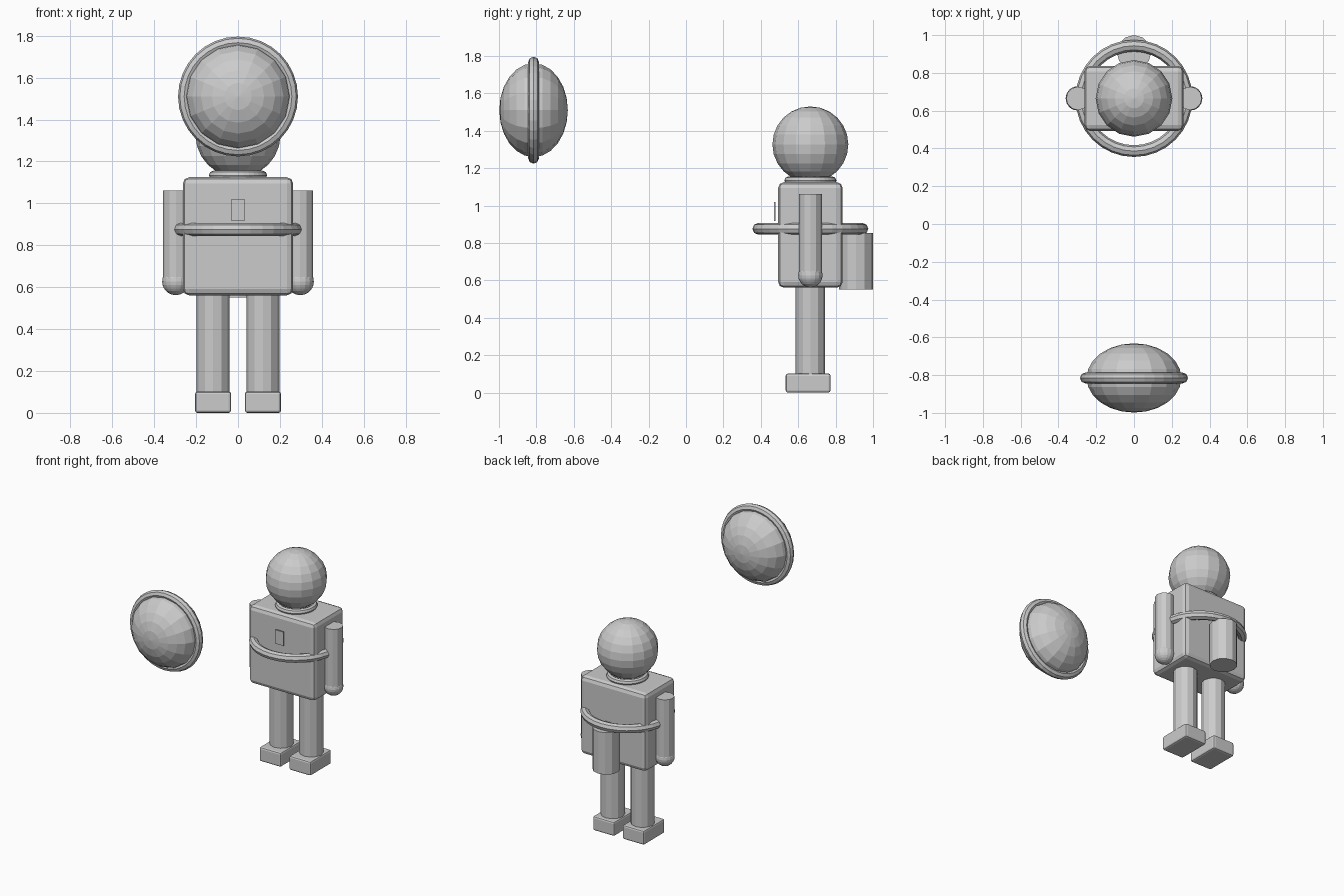
import bpy
from math import pi

cube = bpy.data.objects.get("Cube")
if cube:
    bpy.data.objects.remove(cube, do_unlink=True)

# Single plain grey
grey = bpy.data.materials.new("plain grey")
grey.use_nodes = True
grey.diffuse_color = (0.6, 0.6, 0.6, 1)
grey.node_tree.nodes["Principled BSDF"].inputs["Base Color"].default_value = (0.6, 0.6, 0.6, 1)

BODY_Y = 0.665
SHIELD = (0, -0.815, 1.51)


def finish(name):
    ob = bpy.context.object
    ob.name = name
    ob.data.materials.append(grey)
    return ob


def box(name, loc, size, bevel=0.0):
    bpy.ops.mesh.primitive_cube_add(size=1, location=loc)
    ob = finish(name)
    ob.scale = size
    bpy.ops.object.transform_apply(location=False, rotation=False, scale=True)
    if bevel:
        mod = ob.modifiers.new("rounded edges", "BEVEL")
        mod.width, mod.segments = bevel, 2
    return ob


def cylinder(name, x, y, bottom, top, radius):
    bpy.ops.mesh.primitive_cylinder_add(vertices=12, radius=radius, depth=top - bottom,
                                        location=(x, y, (bottom + top) / 2))
    return finish(name)


def ball(name, loc, radius, rot=(0, 0, 0), scale=(1, 1, 1)):
    bpy.ops.mesh.primitive_uv_sphere_add(segments=16, ring_count=12, radius=radius,
                                         location=loc, rotation=rot)
    ob = finish(name)
    ob.scale = scale
    return ob


def ring(name, loc, major, minor, rot=(0, 0, 0)):
    bpy.ops.mesh.primitive_torus_add(location=loc, rotation=rot, major_radius=major,
                                     minor_radius=minor, major_segments=32, minor_segments=8)
    return finish(name)


# Body and head
box("torso", (0, BODY_Y, 0.843), (0.526, 0.344, 0.564), 0.03)
ball("head", (0, BODY_Y, 1.327), 0.203)
ring("neck_ring", (0, BODY_Y, 1.134), 0.117, 0.022)
ring("waist_ring", (0, BODY_Y, 0.876), 0.279, 0.031)
box("chest_badge", (0, 0.475, 0.968), (0.066, 0.009, 0.1))
cylinder("back_tank", 0, 0.909, 0.55, 0.853, 0.091)

# Limbs on both sides
for side, s in (("left", 1), ("right", -1)):
    cylinder(side + "_arm", s * 0.297, BODY_Y, 0.625, 1.062, 0.062)
    ball(side + "_hand", (s * 0.297, BODY_Y, 0.627), 0.065)
    cylinder(side + "_leg", s * 0.119, BODY_Y, 0.08, 0.58, 0.079)
    box(side + "_foot", (s * 0.119, 0.653, 0.051), (0.172, 0.24, 0.102), 0.012)

# Floating domed disc with its rim
ball("disc", SHIELD, 0.251, (pi / 2, 0, 0), (1, 1, 0.73))
ring("disc_rim", SHIELD, 0.257, 0.029, (pi / 2, 0, 0))
